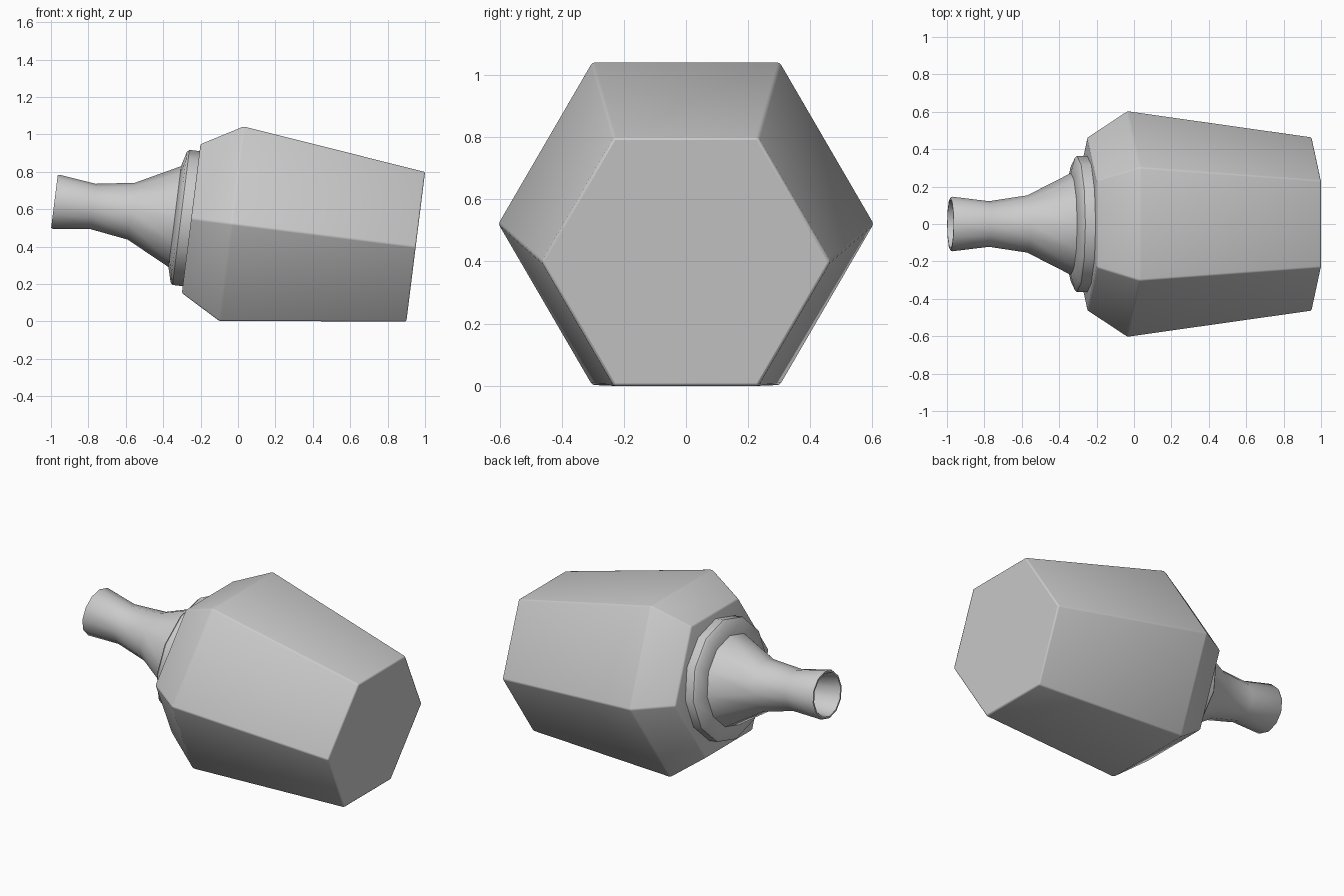
import bpy, bmesh, math
from mathutils import Matrix

if "Cube" in bpy.data.objects:
    bpy.data.objects.remove(bpy.data.objects["Cube"])

# Tilted long axis shared by all parts: local z runs along the axis
TILT = math.atan(0.125)
FRAME = Matrix.Translation((-0.035, 0, 0.522)) @ Matrix.Rotation(math.pi / 2 + TILT, 4, 'Y')


def lathe(name, profile, sides):
    """Stack rings of (distance along axis, radius), cap both ends."""
    bm = bmesh.new()
    rings = []
    for t, r in profile:
        rings.append([bm.verts.new((r * math.sin(2 * math.pi * i / sides + math.pi / 2 - math.pi / 2),
                                    r * math.cos(2 * math.pi * i / sides), t))
                      for i in range(sides)])
    for a, b in zip(rings, rings[1:]):
        for i in range(sides):
            j = (i + 1) % sides
            bm.faces.new((a[i], a[j], b[j], b[i]))
    bm.faces.new(rings[0])
    bm.faces.new(rings[-1])
    bmesh.ops.recalc_face_normals(bm, faces=bm.faces)
    mesh = bpy.data.meshes.new(name)
    bm.to_mesh(mesh)
    bm.free()
    mesh.transform(FRAME)
    obj = bpy.data.objects.new(name, mesh)
    bpy.context.collection.objects.link(obj)
    return obj


def smooth(obj, angle):
    bpy.ops.object.select_all(action='DESELECT')
    obj.select_set(True)
    bpy.context.view_layer.objects.active = obj
    bpy.ops.object.shade_smooth_by_angle(angle=math.radians(angle))


# Six-sided body, softly bevelled
body = lathe("body", [(-0.217, 0.463), (0, 0.605), (0.993, 0.465)], 6)
bevel = body.modifiers.new("soft_edges", 'BEVEL')
bevel.width = 0.008
bevel.segments = 2
bevel.limit_method = 'ANGLE'
bevel.angle_limit = math.radians(15)
smooth(body, 80)

# Round collar where the neck meets the body
collar = lathe("collar", [(-0.20, 0.364), (-0.272, 0.364), (-0.284, 0.352), (-0.305, 0.275)], 12)
smooth(collar, 40)

# Flared neck with a hollow mouth
neck = lathe("neck", [(-0.29, 0.276), (-0.305, 0.272), (-0.54, 0.153), (-0.746, 0.122),
                      (-0.945, 0.146), (-0.954, 0.141), (-0.954, 0.131), (-0.945, 0.126),
                      (-0.746, 0.104), (-0.54, 0.13)], 12)
smooth(neck, 50)
